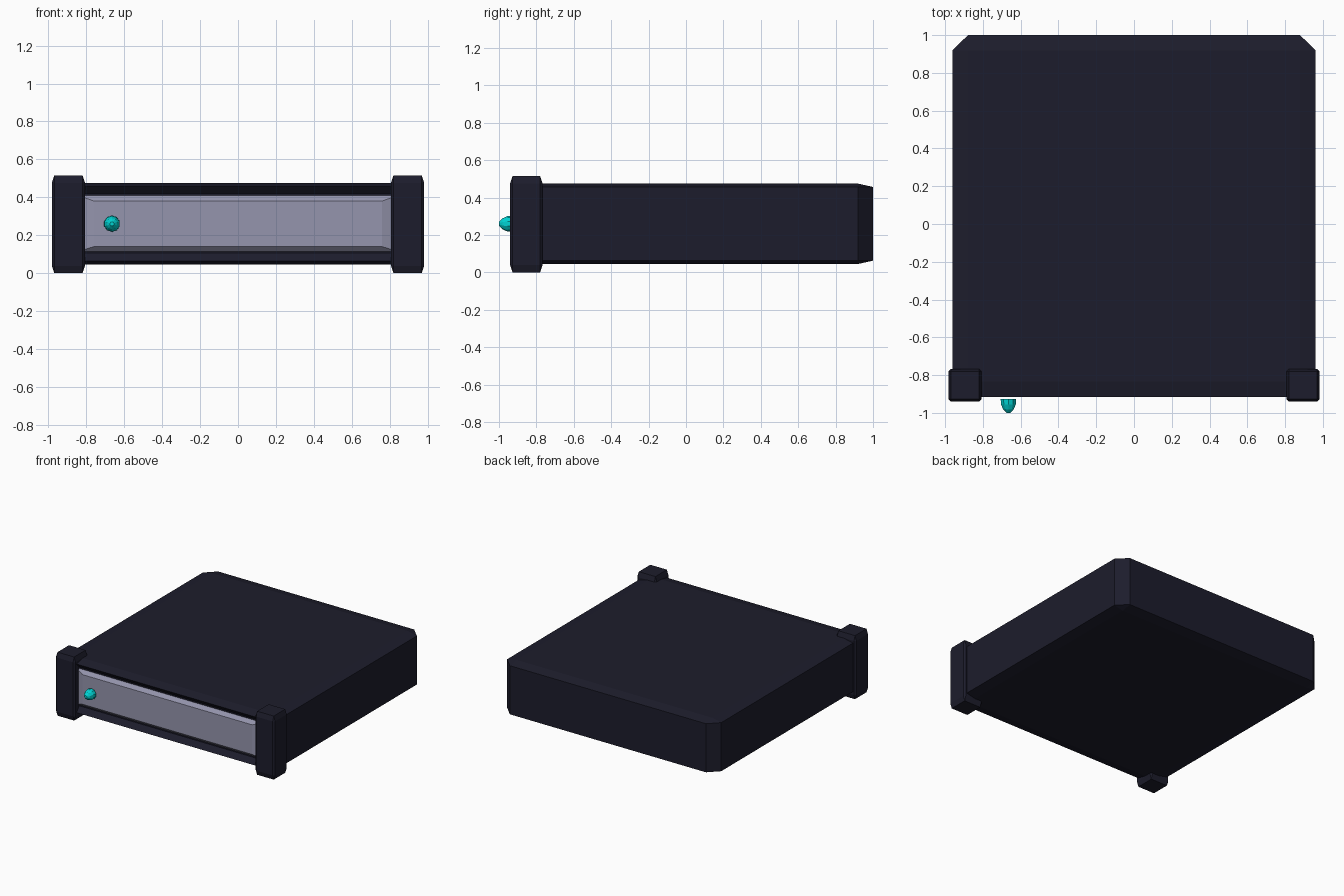
import bpy, bmesh, math
from mathutils import Vector

if "Cube" in bpy.data.objects:
    bpy.data.objects.remove(bpy.data.objects["Cube"])


def material(name, color):
    m = bpy.data.materials.new(name)
    m.diffuse_color = (*color, 1)
    m.use_nodes = True
    m.node_tree.nodes["Principled BSDF"].inputs["Base Color"].default_value = m.diffuse_color
    return m


def finish(bm, name, mat):
    bmesh.ops.recalc_face_normals(bm, faces=bm.faces[:])
    me = bpy.data.meshes.new(name)
    bm.to_mesh(me)
    bm.free()
    me.materials.append(mat)
    ob = bpy.data.objects.new(name, me)
    bpy.context.collection.objects.link(ob)
    return ob


def box(lo, hi, bevel=0.0):
    """Box between two corners; the bevel is a fraction of each dimension."""
    bm = bmesh.new()
    bmesh.ops.create_cube(bm, size=1)
    if bevel:
        bmesh.ops.bevel(bm, geom=bm.edges[:], offset=bevel, segments=1,
                        affect='EDGES', clamp_overlap=True)
    lo, hi = Vector(lo), Vector(hi)
    bmesh.ops.scale(bm, vec=hi - lo, verts=bm.verts[:])
    bmesh.ops.translate(bm, vec=(lo + hi) / 2, verts=bm.verts[:])
    return bm


def front_face(bm):
    return min(bm.faces, key=lambda f: f.calc_center_median().y)


def place_face(face, half_x, y, z0, z1):
    mid = face.calc_center_median()
    for v in face.verts:
        v.co = (math.copysign(half_x, v.co.x), y, z1 if v.co.z > mid.z else z0)


dark = material("dark_casing", (0.012, 0.012, 0.025))
grey = material("front_panel", (0.30, 0.30, 0.42))
teal = material("indicator", (0.0, 0.65, 0.65))

# Casing with a funnel-shaped recess in the front
bm = box((-0.96, -0.915, 0.045), (0.96, 1.0, 0.475), 0.042)
face = front_face(bm)
bmesh.ops.inset_individual(bm, faces=[face], thickness=0.03)
place_face(face, 0.87, -0.88, 0.105, 0.42)
finish(bm, "casing", dark)

# Raised panel inside the recess
bm = box((-0.87, -0.90, 0.105), (0.87, -0.87, 0.42))
place_face(front_face(bm), 0.76, -0.905, 0.14, 0.38)
finish(bm, "front_panel", grey)

# Front corner posts
for side, x in (("left", -0.895), ("right", 0.895)):
    bm = box((x - 0.0875, -0.94, 0), (x + 0.0875, -0.767, 0.515), 0.075)
    finish(bm, "front_post_" + side, dark)

# Domed indicator button
SIDES = 10
bm = bmesh.new()
rings = []
for y, r in ((-0.927, 0.043), (-0.955, 0.041), (-0.982, 0.029), (-1.0, 0.011)):
    rings.append([bm.verts.new((-0.665 + r * math.sin(math.tau * i / SIDES), y,
                                0.26 + r * math.cos(math.tau * i / SIDES)))
                  for i in range(SIDES)])
for a, b in zip(rings, rings[1:]):
    for i in range(SIDES):
        j = (i + 1) % SIDES
        bm.faces.new((a[i], a[j], b[j], b[i]))
bm.faces.new(rings[0])
bm.faces.new(rings[-1])
finish(bm, "indicator_button", teal)
